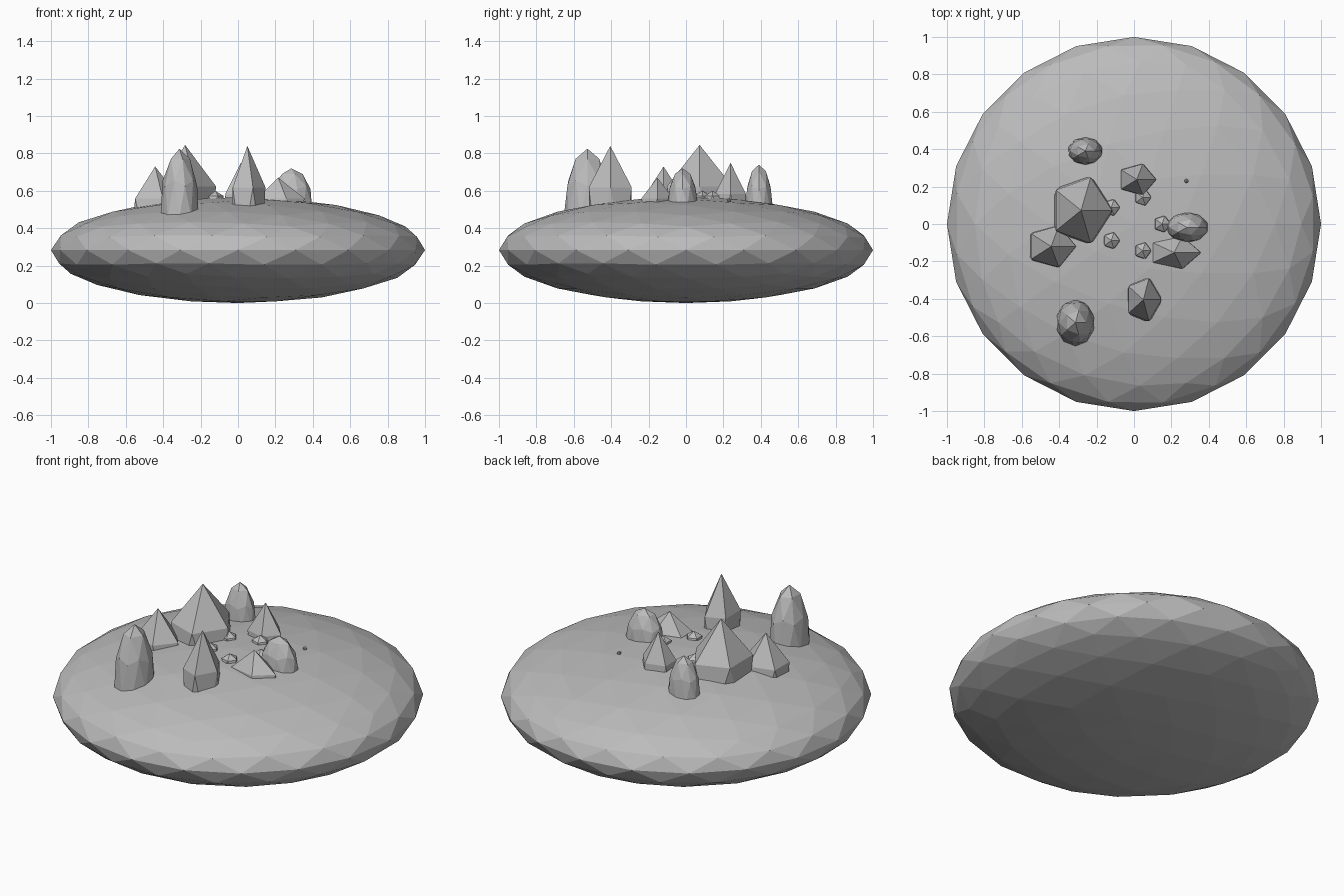
import bpy
import math

if "Cube" in bpy.data.objects:
    bpy.data.objects.remove(bpy.data.objects["Cube"])

# one plain stone colour
stone = bpy.data.materials.new("grey_stone")
stone.diffuse_color = (0.5, 0.5, 0.5, 1)
stone.use_nodes = True
stone.node_tree.nodes["Principled BSDF"].inputs["Base Color"].default_value = stone.diffuse_color


def rock(name, centre, radii, detail):
    """Flat-shaded icosphere stretched to the given radii."""
    bpy.ops.mesh.primitive_ico_sphere_add(subdivisions=detail, radius=1, location=centre)
    ob = bpy.context.object
    ob.name = name
    ob.scale = radii
    bpy.ops.object.transform_apply(location=False, rotation=False, scale=True)
    ob.data.materials.append(stone)
    return ob


# flattened floating island
rock("island_base", (0, 0, 0.283), (1, 1, 0.283), 3)

# pointed five-sided peaks: x, y, z, then radii
peaks = [
    ((-0.283, 0.073, 0.445), (0.185, 0.206, 0.40)),
    ((-0.443, -0.12, 0.42), (0.148, 0.13, 0.31)),
    ((0.05, -0.405, 0.44), (0.108, 0.135, 0.40)),
    ((0.015, 0.238, 0.45), (0.114, 0.097, 0.30)),
    ((0.215, -0.153, 0.47), (0.157, 0.10, 0.20)),
]
for i, (centre, radii) in enumerate(peaks):
    rock(f"pointed_peak_{i + 1}", centre, radii, 1)

# rounded boulders
boulders = [
    ((-0.313, -0.527, 0.465), (0.106, 0.126, 0.36)),
    ((-0.26, 0.39, 0.50), (0.095, 0.075, 0.24)),
    ((0.285, -0.018, 0.52), (0.115, 0.082, 0.20)),
]
for i, (centre, radii) in enumerate(boulders):
    rock(f"rounded_boulder_{i + 1}", centre, radii, 2)

# ring of five small stones around the middle
for i in range(5):
    a = i * math.tau / 5
    rock(f"small_stone_{i + 1}", (0.15 * math.cos(a), 0.15 * math.sin(a), 0.55),
         (0.05, 0.05, 0.05), 1)

# single pebble
rock("pebble", (0.28, 0.23, 0.55), (0.012, 0.012, 0.012), 1)
